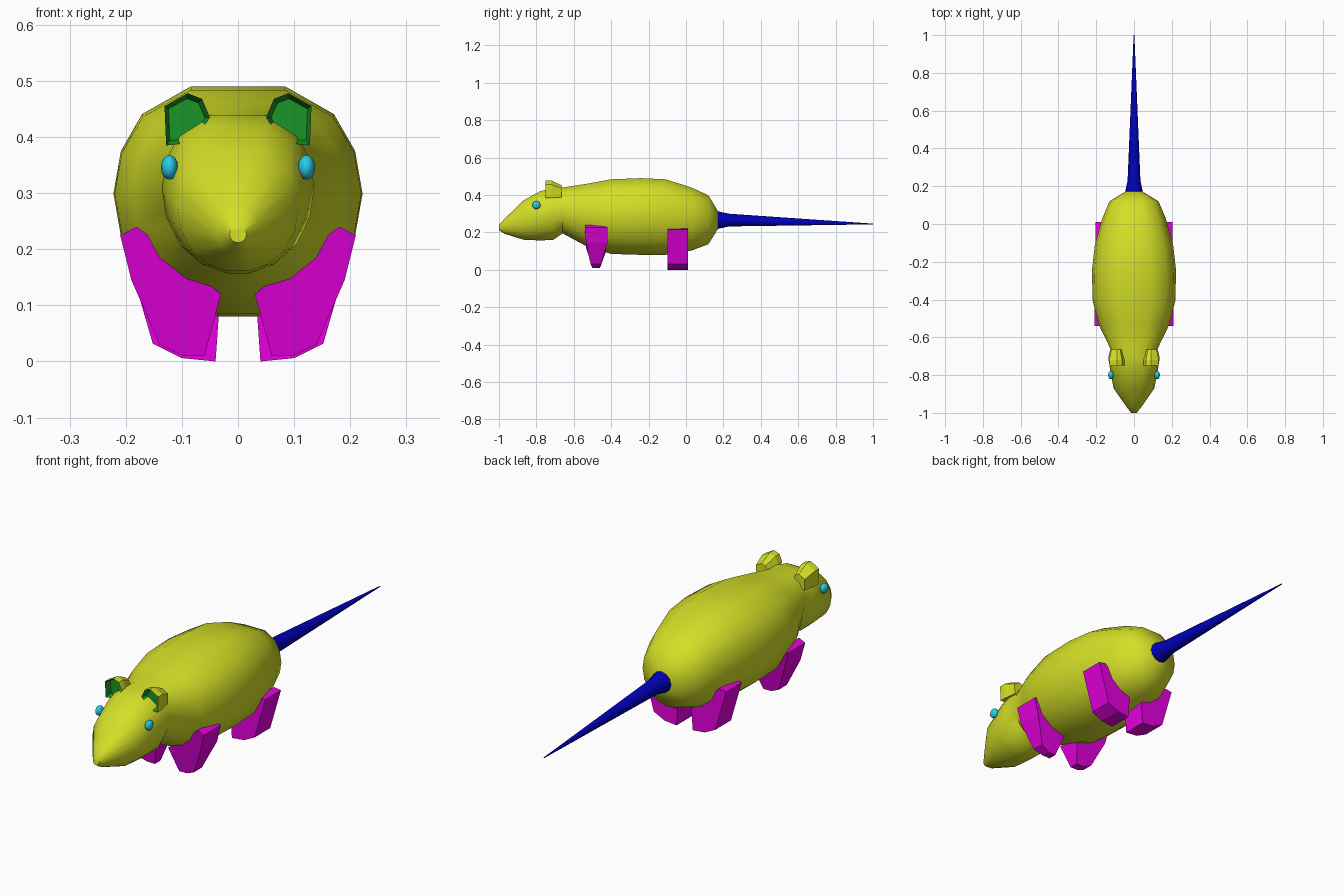
import bpy, bmesh, math
from mathutils import Vector

if "Cube" in bpy.data.objects:
    bpy.data.objects.remove(bpy.data.objects["Cube"])

def material(name, rgb):
    m = bpy.data.materials.new(name)
    m.diffuse_color = (*rgb, 1)
    m.use_nodes = True
    m.node_tree.nodes["Principled BSDF"].inputs["Base Color"].default_value = m.diffuse_color
    return m

YELLOW = material("yellow", (0.66, 0.74, 0.02))
MAGENTA = material("magenta", (0.8, 0.0, 0.75))
BLUE = material("blue", (0.0, 0.0, 0.5))
GREEN = material("green", (0.01, 0.3, 0.02))
CYAN = material("cyan", (0.02, 0.6, 0.8))

def loft(name, rings, mat, angle=None):
    """Skin closed rings of equal point count and cap both ends."""
    bm = bmesh.new()
    vs = [[bm.verts.new(p) for p in r] for r in rings]
    n = len(vs[0])
    for a, b in zip(vs, vs[1:]):
        for i in range(n):
            j = (i + 1) % n
            bm.faces.new((a[i], a[j], b[j], b[i]))
    bm.faces.new(vs[0])
    last = bm.faces.new(vs[-1])
    bmesh.ops.recalc_face_normals(bm, faces=bm.faces[:])
    last.select = True
    me = bpy.data.meshes.new(name)
    bm.to_mesh(me)
    bm.free()
    ob = bpy.data.objects.new(name, me)
    bpy.context.collection.objects.link(ob)
    me.materials.append(mat)
    if angle:
        smooth(ob, angle)
    return ob

def smooth(ob, angle):
    bpy.ops.object.select_all(action='DESELECT')
    bpy.context.view_layer.objects.active = ob
    ob.select_set(True)
    bpy.ops.object.shade_smooth_by_angle(angle=math.radians(angle))

# body and head: one cross-section scaled along the spine
HALF = [(0.38, 1), (0.77, 0.76), (0.94, 0.44), (1, 0.07),
        (0.94, -0.3), (0.76, -0.66), (0.5, -0.88), (0.16, -1)]
SECTION = HALF + [(-u, v) for u, v in reversed(HALF)]
SPINE = [  # y, half width, bottom z, top z
    (-1.0, 0.015, 0.212, 0.24), (-0.97, 0.038, 0.193, 0.273),
    (-0.87, 0.108, 0.161, 0.37), (-0.78, 0.125, 0.157, 0.42),
    (-0.71, 0.136, 0.16, 0.438), (-0.66, 0.125, 0.195, 0.44),
    (-0.53, 0.188, 0.125, 0.46), (-0.40, 0.22, 0.085, 0.484),
    (-0.24, 0.222, 0.08, 0.49), (-0.11, 0.207, 0.08, 0.484),
    (0.03, 0.168, 0.103, 0.44), (0.12, 0.13, 0.137, 0.398),
    (0.172, 0.045, 0.22, 0.312)]
loft("body", [[(u * w, y, (lo + hi) / 2 + v * (hi - lo) / 2) for u, v in SECTION]
              for y, w, lo, hi in SPINE], YELLOW, 45)

# tail
def circle(y, z, r, n=12):
    return [(r * math.cos(2 * math.pi * i / n), y, z + r * math.sin(2 * math.pi * i / n))
            for i in range(n)]
loft("tail", [circle(0.165, 0.266, 0.048), circle(0.23, 0.266, 0.034),
              circle(1.0, 0.245, 0.002)], BLUE, 40)

# legs: front-view outline with its own front and back depth at each point
FRONT_LEG = [  # x, z, front y, back y
    (0.18, 0.24, -0.54, -0.42), (0.21, 0.225, -0.54, -0.42), (0.19, 0.145, -0.535, -0.42),
    (0.168, 0.095, -0.525, -0.435), (0.14, 0.03, -0.51, -0.455), (0.10, 0.011, -0.50, -0.46),
    (0.06, 0.01, -0.50, -0.46), (0.03, 0.12, -0.535, -0.42)]
REAR_LEG = [
    (0.17, 0.22, -0.10, 0.01), (0.205, 0.215, -0.10, 0.01), (0.152, 0.032, -0.10, 0.01),
    (0.10, 0.006, -0.10, 0.01), (0.04, 0.0, -0.10, 0.01), (0.033, 0.10, -0.10, 0.01)]

# ear: rear stub, rim, then a recessed green face
RIM = [(0.128, 0.385), (0.131, 0.455), (0.09, 0.478), (0.064, 0.468), (0.05, 0.435), (0.08, 0.39)]
MID = Vector((0.095, 0.43))

def ear_ring(y, scale, dz=0):
    return [(MID.x + (x - MID.x) * scale, y, MID.y + (z - MID.y) * scale + dz) for x, z in RIM]

for side, s in (("left", 1), ("right", -1)):
    flip = lambda ring: [(s * x, y, z) for x, y, z in ring]
    for name, leg in (("front_leg", FRONT_LEG), ("rear_leg", REAR_LEG)):
        loft(f"{side}_{name}", [flip([(x, f, z) for x, z, f, b in leg]),
                                flip([(x, b, z) for x, z, f, b in leg])], MAGENTA)

    ear = loft(f"{side}_ear", [flip(ear_ring(-0.665, 0.7, -0.012)), flip(ear_ring(-0.72, 1)),
                               flip(ear_ring(-0.75, 1)), flip(ear_ring(-0.722, 0.8))], YELLOW)
    ear.data.materials.append(GREEN)
    for p in ear.data.polygons[12:]:
        p.material_index = 1
    ear.data.polygons[18].material_index = 0  # rear cap

    # eye
    bpy.ops.mesh.primitive_uv_sphere_add(segments=12, ring_count=8, radius=0.022,
                                         location=(s * 0.122, -0.80, 0.346))
    eye = bpy.context.object
    eye.name = f"{side}_eye"
    eye.scale = (0.7, 1, 1)
    eye.data.materials.append(CYAN)
    smooth(eye, 60)
